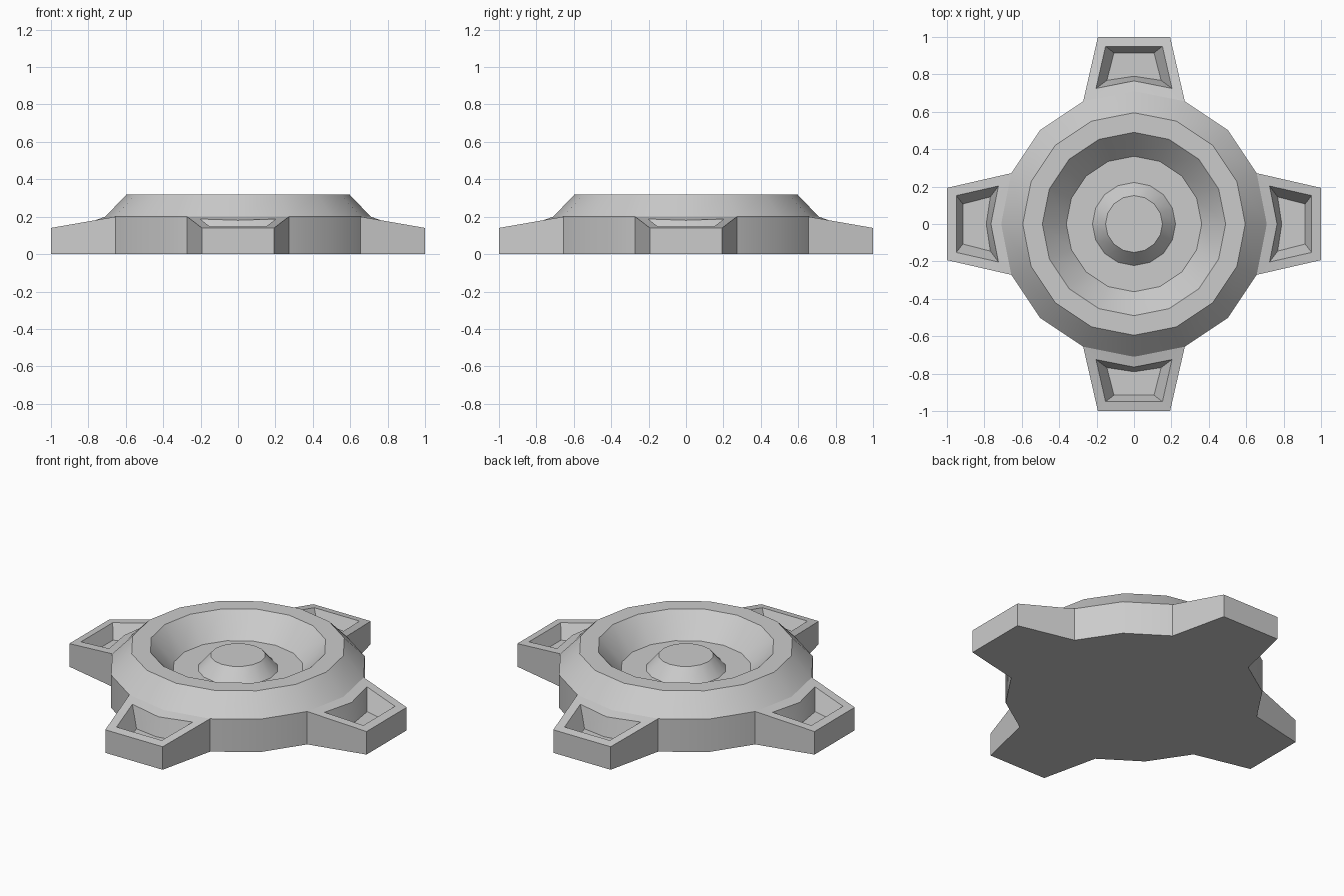
import bpy, bmesh, math

if "Cube" in bpy.data.objects:
    bpy.data.objects.remove(bpy.data.objects["Cube"])

SIDES = 16
bm = bmesh.new()


def bridge(a, b, skip=()):
    """Quads between two closed loops of equal length."""
    n = len(a)
    for i in range(n):
        if i not in skip:
            j = (i + 1) % n
            bm.faces.new((a[i], a[j], b[j], b[i]))


# Round body: stacked rings (radius, height) from the base up and into the dish
profile = [(0.71, 0), (0.71, 0.2), (0.595, 0.32), (0.49, 0.32),
           (0.362, 0.185), (0.222, 0.185), (0.152, 0.265)]
rings = []
for r, z in profile:
    rings.append([bm.verts.new((r * math.cos(math.tau * i / SIDES),
                                r * math.sin(math.tau * i / SIDES), z))
                  for i in range(SIDES)])
arm_walls = {(k * 4 + d) % SIDES for k in range(4) for d in (-1, 0)}
for n in range(len(rings) - 1):
    bridge(rings[n], rings[n + 1], arm_walls if n == 0 else ())
bm.faces.new(rings[-1])
bm.faces.new(rings[0][::-1])


# Four arms, each with a recessed pocket, sharing the body's side vertices
def slope(x):
    return 0.2 - 0.06 * (x - 0.655) / 0.345


pocket = [(0.725, -0.203), (0.95, -0.152), (0.95, 0.152), (0.725, 0.203), (0.765, 0)]
floor = [(0.768, -0.145), (0.915, -0.107), (0.915, 0.107), (0.768, 0.145), (0.79, 0)]

for k in range(4):
    c, s = math.cos(k * math.pi / 2), math.sin(k * math.pi / 2)

    def vert(x, y, z):
        return bm.verts.new((c * x - s * y, s * x + c * y, z))

    def outline(ring, z):
        lo, mid, hi = (ring[(k * 4 + d) % SIDES] for d in (-1, 0, 1))
        return [lo, vert(1, -0.193, z), vert(1, 0.193, z), hi, mid]

    bottom = outline(rings[0], 0)
    top = outline(rings[1], 0.14)
    rim = [vert(x, y, slope(x)) for x, y in pocket]
    base = [vert(x, y, 0.07) for x, y in floor]
    bm.faces.new(bottom[::-1])
    bridge(bottom, top, (3, 4))
    bridge(top, rim)
    bridge(rim, base)
    bm.faces.new(base)

bmesh.ops.recalc_face_normals(bm, faces=bm.faces[:])
mesh = bpy.data.meshes.new("four_armed_hub")
bm.to_mesh(mesh)
bm.free()
hub = bpy.data.objects.new("four_armed_hub", mesh)
bpy.context.collection.objects.link(hub)

# Soft shading around the rings, crisp edges elsewhere
bpy.context.view_layer.objects.active = hub
hub.select_set(True)
bpy.ops.object.shade_smooth_by_angle(angle=math.radians(30))
